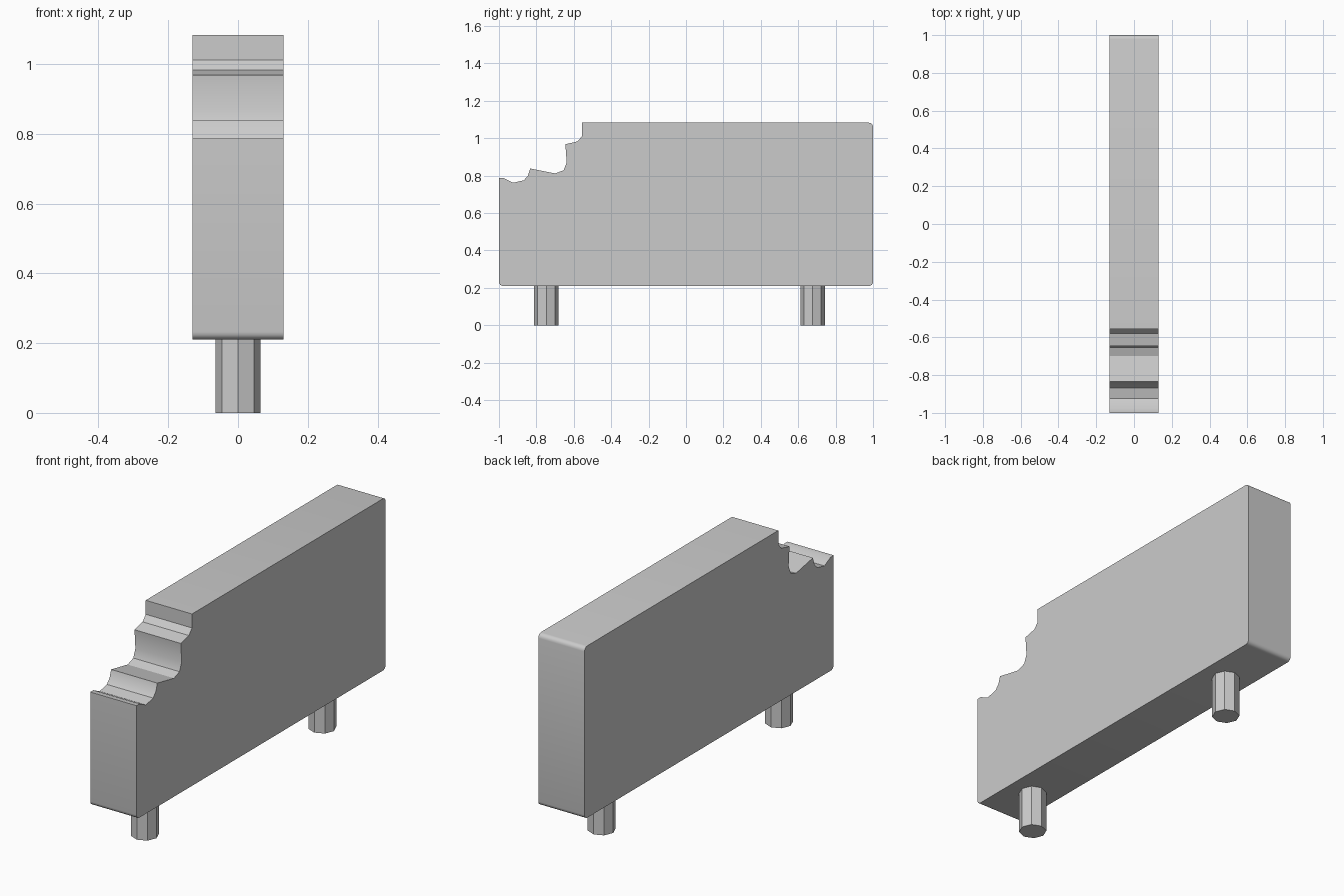
import bpy, bmesh, math

if "Cube" in bpy.data.objects:
    bpy.data.objects.remove(bpy.data.objects["Cube"])

HALF_W, BOTTOM, TOP, R = 0.13, 0.21, 1.083, 0.022


def corner(cy, cz, start):
    # quarter-round corner, counter-clockwise in the y-z plane
    return [(cy + R * math.cos(math.radians(start + a)),
             cz + R * math.sin(math.radians(start + a))) for a in (0, 22.5, 45, 67.5, 90)]


# Slab outline: rounded corners plus the broken front top corner
broken_edge = [(-0.555, TOP), (-0.555, 1.012), (-0.58, 0.983), (-0.645, 0.968),
               (-0.638, 0.87), (-0.655, 0.828), (-0.70, 0.812), (-0.833, 0.838),
               (-0.845, 0.80), (-0.867, 0.775), (-0.925, 0.762), (-0.975, 0.787),
               (-1.0, 0.787)]
outline = (corner(-1 + R, BOTTOM + R, 180) + corner(1 - R, BOTTOM + R, 270)
           + corner(1 - R, TOP - R, 0) + broken_edge)

bm = bmesh.new()
face = bm.faces.new([bm.verts.new((-HALF_W, y, z)) for y, z in outline])
ext = bmesh.ops.extrude_face_region(bm, geom=[face])
verts = [g for g in ext["geom"] if isinstance(g, bmesh.types.BMVert)]
bmesh.ops.translate(bm, vec=(2 * HALF_W, 0, 0), verts=verts)
bmesh.ops.recalc_face_normals(bm, faces=bm.faces)
mesh = bpy.data.meshes.new("broken_slab")
bm.to_mesh(mesh)
bm.free()
slab = bpy.data.objects.new("broken_slab", mesh)
bpy.context.collection.objects.link(slab)
bpy.context.view_layer.objects.active = slab
slab.select_set(True)
bpy.ops.object.shade_smooth_by_angle(angle=math.radians(30))

# Octagonal pegs underneath
for name, y in (("front_peg", -0.747), ("back_peg", 0.677)):
    bpy.ops.mesh.primitive_cylinder_add(vertices=8, radius=0.065, depth=BOTTOM,
                                        location=(0, y, BOTTOM / 2))
    bpy.context.object.name = name
